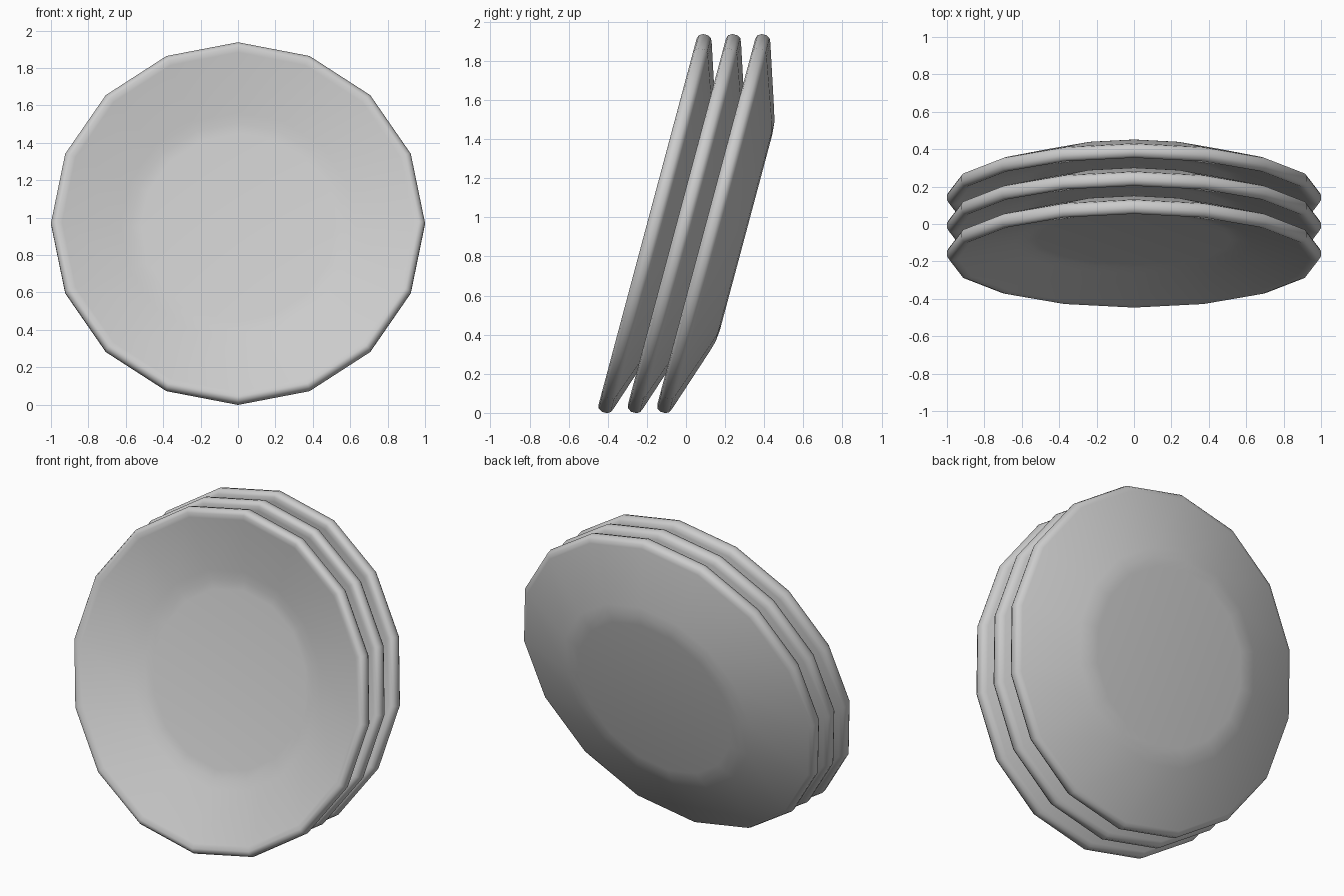
import bpy
import math

cube = bpy.data.objects.get("Cube")
if cube:
    bpy.data.objects.remove(cube, do_unlink=True)

SIDES = 16
TILT = math.radians(15)
SPACING = 0.15

# Plain glazed ceramic
ceramic = bpy.data.materials.new("light_grey_ceramic")
ceramic.use_nodes = True
grey = (0.6, 0.6, 0.6, 1)
ceramic.diffuse_color = grey
ceramic.node_tree.nodes["Principled BSDF"].inputs["Base Color"].default_value = grey

# Plate section as (radius, depth), from the dish floor over the rim to the foot
PROFILE = [
    (0.52, 0.072), (0.575, 0.066), (0.63, 0.05),    # floor and inner curve
    (0.94, -0.038), (0.968, -0.048), (0.988, -0.042),  # inner slope and lip
    (1.0, -0.022), (1.0, 0.005), (0.99, 0.022), (0.968, 0.032),  # rim edge
    (0.63, 0.143), (0.58, 0.157), (0.52, 0.163),    # outer slope and foot
]


def make_plate(name, y):
    verts = [
        (r * math.cos(i * math.tau / SIDES), d, r * math.sin(i * math.tau / SIDES))
        for r, d in PROFILE for i in range(SIDES)
    ]
    faces = []
    for ring in range(len(PROFILE) - 1):
        a, b = ring * SIDES, (ring + 1) * SIDES
        for i in range(SIDES):
            j = (i + 1) % SIDES
            faces.append((a + i, a + j, b + j, b + i))
    # Flat floor and underside
    last = (len(PROFILE) - 1) * SIDES
    faces.append(tuple(reversed(range(SIDES))))
    faces.append(tuple(range(last, last + SIDES)))

    mesh = bpy.data.meshes.new(name)
    mesh.from_pydata(verts, [], [f[::-1] for f in faces])
    mesh.materials.append(ceramic)
    mesh.shade_smooth()
    plate = bpy.data.objects.new(name, mesh)
    bpy.context.collection.objects.link(plate)
    plate.location = (0, y, math.cos(TILT))
    plate.rotation_euler.x = -TILT
    return plate


# Three plates leaning back in a row
for n, label in enumerate(("front", "middle", "back")):
    make_plate(label + "_plate", (n - 1) * SPACING)
